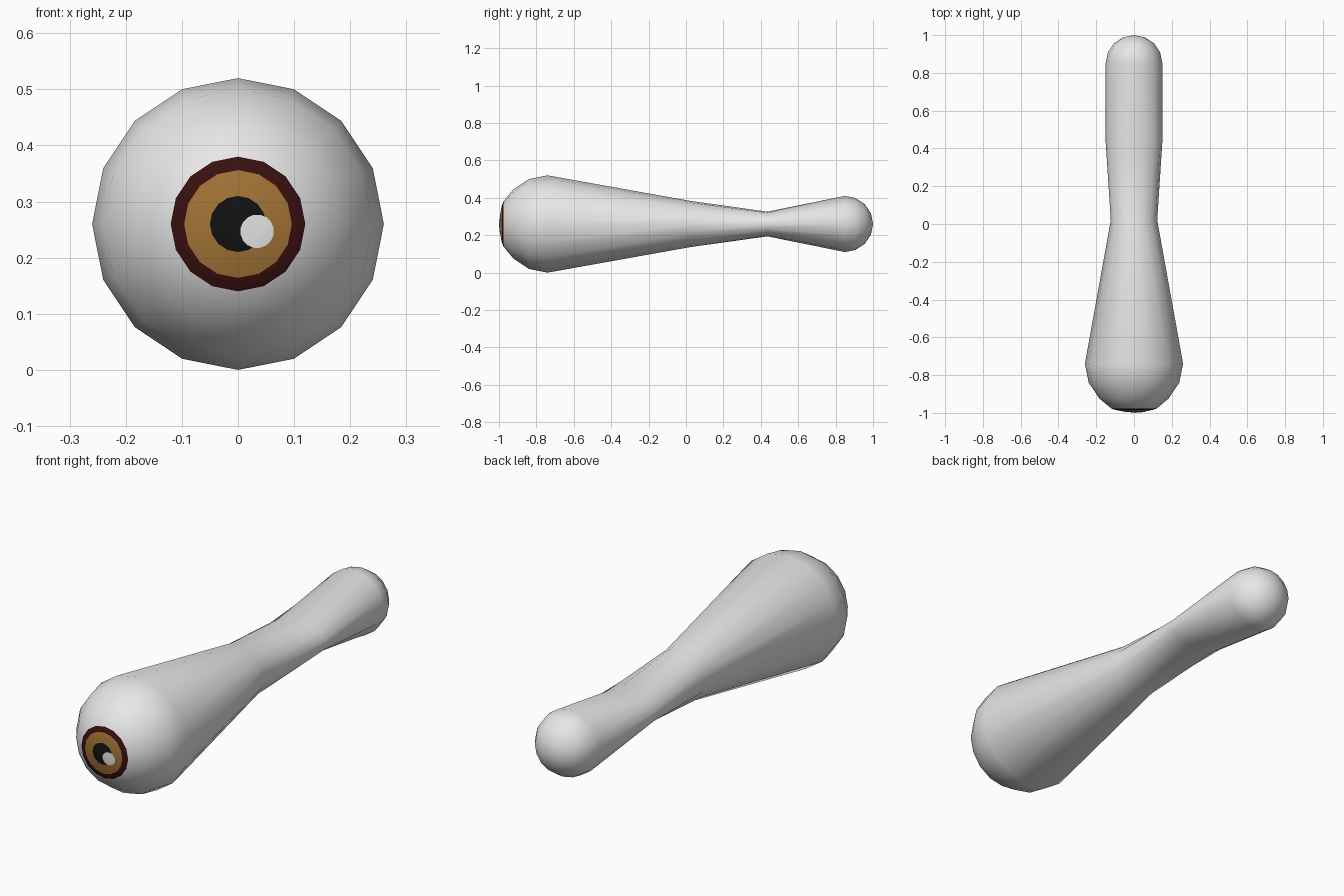
import bpy, bmesh, math

if "Cube" in bpy.data.objects:
    bpy.data.objects.remove(bpy.data.objects["Cube"])

ZC = 0.26      # height of the long axis
SIDES = 16


def material(name, rgb):
    m = bpy.data.materials.new(name)
    m.diffuse_color = (*rgb, 1)
    m.use_nodes = True
    m.node_tree.nodes["Principled BSDF"].inputs["Base Color"].default_value = m.diffuse_color
    return m


white = material("off_white", (0.8, 0.8, 0.8))
maroon = material("dark_maroon", (0.04, 0.005, 0.005))
brown = material("amber_brown", (0.36, 0.17, 0.036))
black = material("black", (0.006, 0.006, 0.006))


def finish(bm, name, mats, angle):
    mesh = bpy.data.meshes.new(name)
    bmesh.ops.recalc_face_normals(bm, faces=bm.faces)
    bm.to_mesh(mesh)
    bm.free()
    ob = bpy.data.objects.new(name, mesh)
    bpy.context.collection.objects.link(ob)
    for m in mats:
        mesh.materials.append(m)
    bpy.ops.object.select_all(action='DESELECT')
    ob.select_set(True)
    bpy.context.view_layer.objects.active = ob
    bpy.ops.object.shade_smooth_by_angle(angle=math.radians(angle))
    return ob


# Lengthwise sections: (y, half width, half height)
eye_rings = [(-0.994, 0.05), (-0.985, 0.096), (-0.977, 0.12)]
sections = [(y, r, r) for y, r in eye_rings]
for a in (45, 67.5, 90):                       # front dome
    r = 0.26 * math.sin(math.radians(a))
    sections.append((-0.74 - 0.26 * math.cos(math.radians(a)), r, r))
sections += [(0.02, 0.123, 0.124), (0.435, 0.15, 0.066)]   # pinched stem
for a in (0, 22.5, 45, 67.5):                  # rounded back end
    r = 0.15 * math.cos(math.radians(a))
    sections.append((0.85 + 0.15 * math.sin(math.radians(a)), r, r))

# Body: loft the sections, with a pole at each end
bm = bmesh.new()
rings = []
for y, w, h in sections:
    rings.append([bm.verts.new((w * math.cos(t), y, ZC + h * math.sin(t)))
                  for t in (2 * math.pi * i / SIDES for i in range(SIDES))])
tip = bm.verts.new((0, -0.998, ZC))
end = bm.verts.new((0, 1.0, ZC))
for i in range(SIDES):
    j = (i + 1) % SIDES
    # pupil, iris and rim are the first three bands
    bm.faces.new((tip, rings[0][i], rings[0][j])).material_index = 3
    for k in range(len(rings) - 1):
        f = bm.faces.new((rings[k][i], rings[k + 1][i], rings[k + 1][j], rings[k][j]))
        f.material_index = {0: 2, 1: 1}.get(k, 0)
    bm.faces.new((rings[-1][i], end, rings[-1][j]))
finish(bm, "eyestalk_body", [white, maroon, brown, black], 60)


# Glint: thin patch following the front of the eye
def front_y(r):
    prof = [(-0.998, 0.0)] + eye_rings
    for (y0, r0), (y1, r1) in zip(prof, prof[1:]):
        if r <= r1:
            return y0 + (y1 - y0) * (r - r0) / (r1 - r0)
    return prof[-1][0]


def glint_vert(bm, rad, t):
    x, z = 0.034 + rad * math.cos(t), -0.013 + rad * math.sin(t)
    return bm.verts.new((x, front_y(math.hypot(x, z)) - 0.002, ZC + z))


bm = bmesh.new()
centre = glint_vert(bm, 0, 0)
loops = [[glint_vert(bm, rad, 2 * math.pi * (i + 0.5) / SIDES) for i in range(SIDES)]
         for rad in (0.01, 0.02, 0.03)]
for i in range(SIDES):
    j = (i + 1) % SIDES
    bm.faces.new((centre, loops[0][i], loops[0][j]))
    for a, b in zip(loops, loops[1:]):
        bm.faces.new((a[i], b[i], b[j], a[j]))
bm.normal_update()
glint = finish(bm, "eye_glint", [white], 60)
if glint.data.polygons[0].normal.y > 0:
    glint.data.flip_normals()
